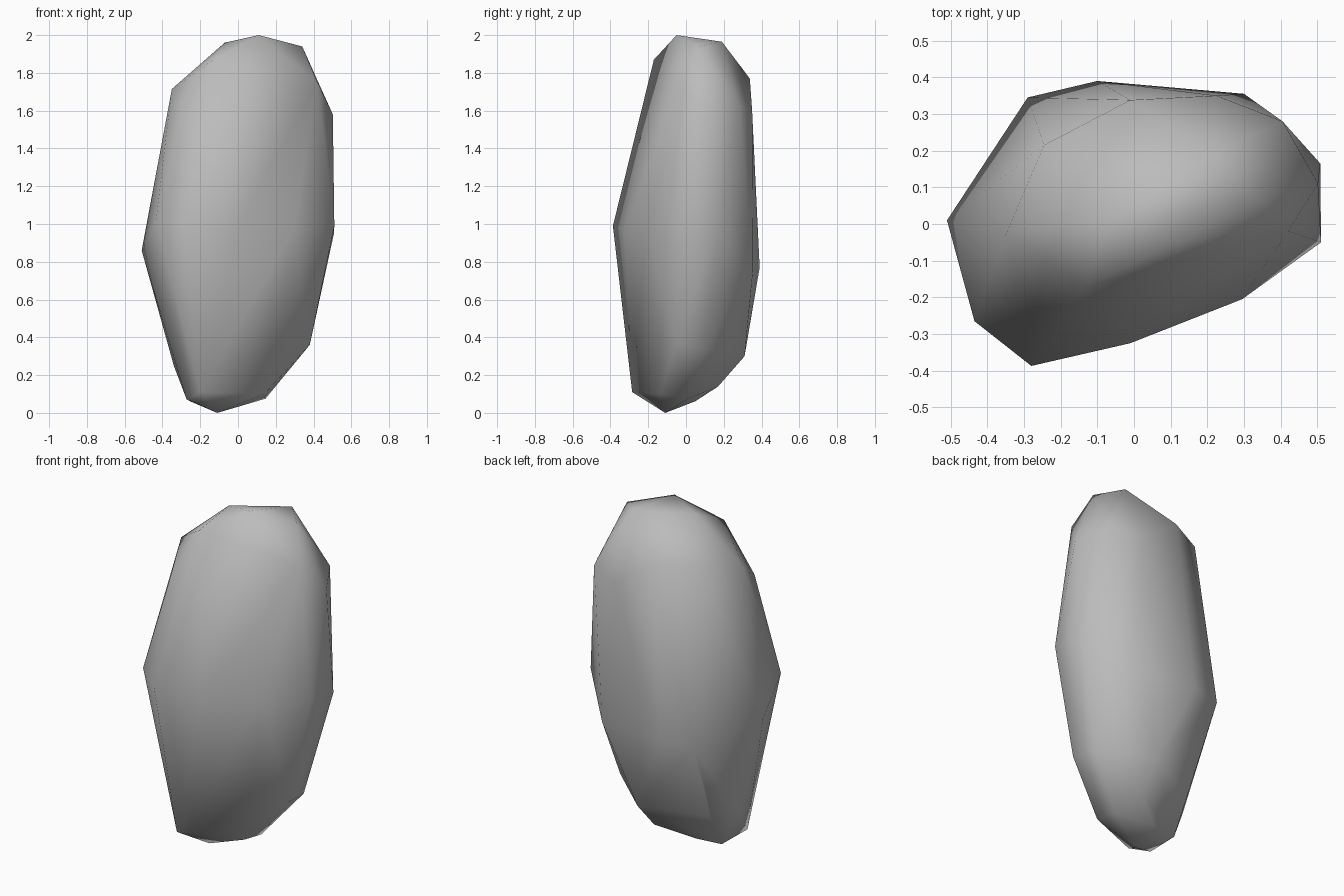
import bpy, bmesh

# Corner points of the boulder, from the foot up
corners = [
    # foot
    (-.11, -.11, 0), (-.10, .05, .062), (-.255, .03, .062), (-.272, -.185, .072),
    (.145, .01, .075), (-.20, -.285, .11), (.14, -.14, .10), (.09, .17, .14),
    # lower flanks
    (-.34, 0, .25), (-.25, .13, .26), (.10, .31, .30), (.38, -.055, .36), (.36, .10, .34),
    # widest belt
    (-.01, -.325, .97), (-.10, .39, .77), (-.29, .345, .766), (.30, .355, .76),
    (-.51, .01, .86), (.508, .165, .95), (.51, -.05, .99), (-.28, -.387, .99),
    (-.435, -.265, 1.01), (.295, -.205, .97),
    # shoulders
    (-.28, -.24, 1.56), (.502, .11, 1.58), (.405, .28, 1.63), (.225, .35, 1.60),
    (-.35, -.03, 1.715), (.42, -.02, 1.75), (-.245, .215, 1.77), (-.01, .338, 1.77),
    # crown
    (-.13, -.17, 1.87), (.34, .065, 1.94), (-.07, .015, 1.96), (.22, .19, 1.965),
    (.11, -.05, 2.0),
]

# Wrap the corners in a convex skin
bm = bmesh.new()
for c in corners:
    bm.verts.new(c)
bmesh.ops.convex_hull(bm, input=bm.verts[:])
loose = [v for v in bm.verts if not v.link_faces]
bmesh.ops.delete(bm, geom=loose, context='VERTS')
bmesh.ops.recalc_face_normals(bm, faces=bm.faces[:])
for f in bm.faces:
    f.smooth = True

mesh = bpy.data.meshes.new("boulder")
bm.to_mesh(mesh)
bm.free()

# Plain stone colour
stone = bpy.data.materials.new("stone grey")
stone.diffuse_color = (0.5, 0.5, 0.5, 1)
mesh.materials.append(stone)

boulder = bpy.data.objects.new("boulder", mesh)
bpy.context.collection.objects.link(boulder)
